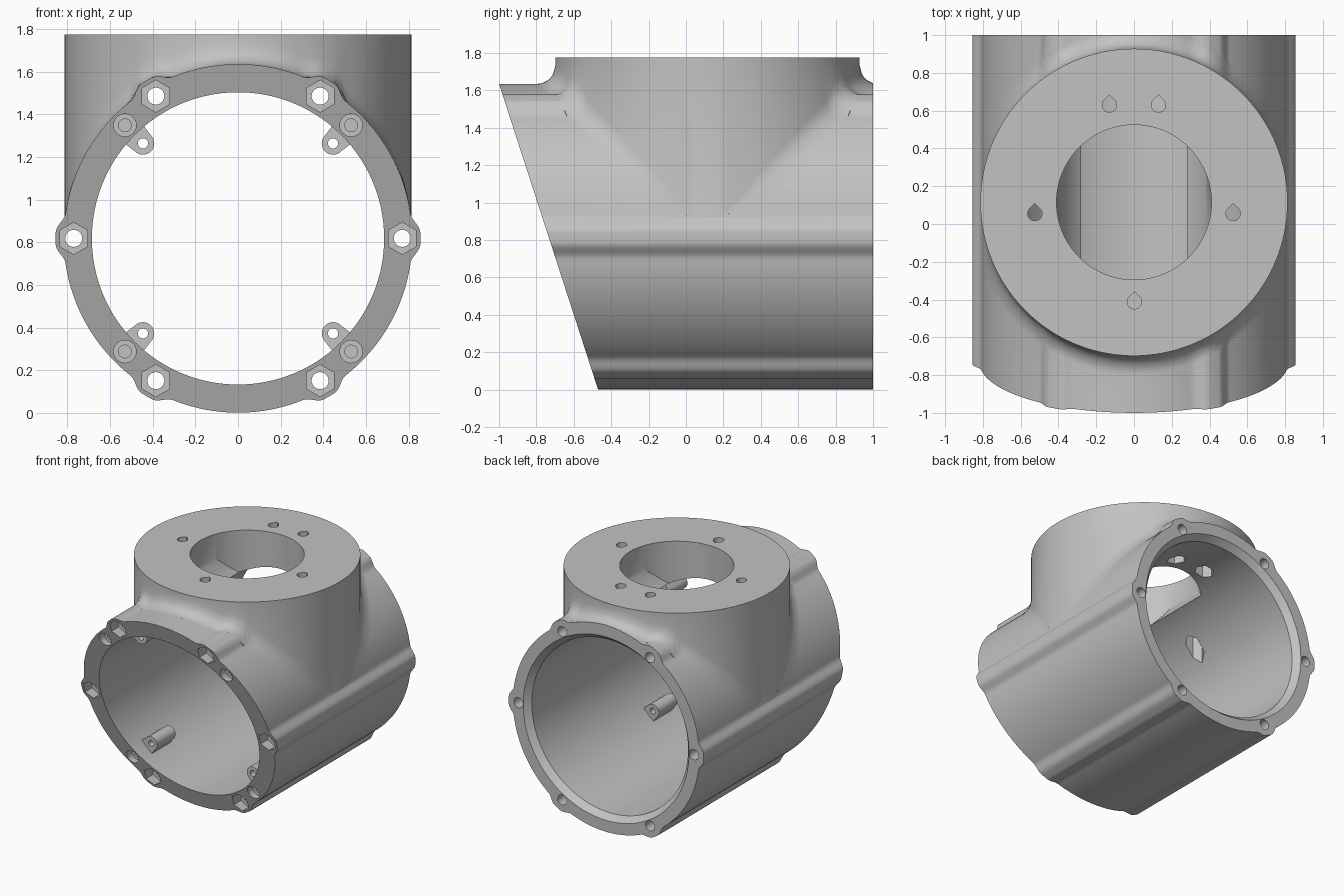
import bpy, bmesh
from math import sin, cos, atan2, degrees, pi, sqrt, radians

cube = bpy.data.objects.get("Cube")
if cube:
    bpy.data.objects.remove(cube, do_unlink=True)

gray = bpy.data.materials.new("plain gray")
gray.use_nodes = True
gray.diffuse_color = (0.54, 0.54, 0.54, 1)
gray.node_tree.nodes["Principled BSDF"].inputs["Base Color"].default_value = gray.diffuse_color

ZC, R, BORE = 0.818, 0.817, 0.685      # tube axis height, outer and inner radius
YC, TOWER, TOP = 0.115, 0.813, 1.775   # tower centre, radius, top


def loft(name, rings):
    """Closed solid through matching rings of 3D points."""
    bm = bmesh.new()
    vs = [[bm.verts.new(p) for p in ring] for ring in rings]
    n = len(vs[0])
    for a, b in zip(vs, vs[1:]):
        for i in range(n):
            bm.faces.new((a[i], a[(i + 1) % n], b[(i + 1) % n], b[i]))
    bm.faces.new(vs[0])
    bm.faces.new(vs[-1])
    bmesh.ops.recalc_face_normals(bm, faces=bm.faces)
    mesh = bpy.data.meshes.new(name)
    bm.to_mesh(mesh)
    bm.free()
    mesh.materials.append(gray)
    ob = bpy.data.objects.new(name, mesh)
    bpy.context.collection.objects.link(ob)
    return ob


def prism(name, pts, axis, lo, hi, end=None):
    place = {"x": lambda p, t: (t, p[0], p[1]),
             "y": lambda p, t: (p[0], t, p[1]),
             "z": lambda p, t: (p[0], p[1], t)}[axis]
    return loft(name, [[place(p, lo) for p in pts], [place(p, hi) for p in end or pts]])


def circle(u, v, r, n=32, turn=0.0):
    return [(u + r * cos(turn + 2 * pi * i / n), v + r * sin(turn + 2 * pi * i / n))
            for i in range(n)]


def combine(target, tool, mode):
    """Apply one boolean and drop the tool."""
    mod = target.modifiers.new(mode, "BOOLEAN")
    mod.object, mod.operation, mod.solver = tool, mode, "EXACT"
    bpy.context.view_layer.objects.active = target
    bpy.ops.object.modifier_apply(modifier=mod.name)
    bpy.data.objects.remove(tool, do_unlink=True)


def front_y(z):
    """Slanted front face."""
    return -0.47 - 0.324 * z


def around(deg, r):
    return r * cos(radians(deg)), ZC + r * sin(radians(deg))


def outer_radius(deg):
    """Tube radius with six blended bolt ribs."""
    off = abs((deg + 30) % 60 - 30)
    t = min(max((off - 2) / 6, 0), 1)
    return R + 0.038 * (1 - t * t * (3 - 2 * t))


def tube_top(x):
    """Height of the ribbed tube above x."""
    z = sqrt(max(R * R - x * x, 0))
    if abs(x) < 0.6:
        for _ in range(8):
            z = sqrt(outer_radius(degrees(atan2(z, x))) ** 2 - x * x)
    return ZC + z


# Ribbed tube with the round tower on top, bored through
body = prism("tube_housing", [around(d, outer_radius(d)) for d in range(360)], "y", -1.3, 1.1)
combine(body, prism("tower", circle(0, YC, TOWER, 180), "z", ZC + 0.05, TOP), "UNION")
combine(body, prism("bore", circle(0, ZC, BORE, 180, 0.01), "y", -1.5, 1.3), "DIFFERENCE")

# Teardrop holes through the tower top, with nut traps on the inside
for x, y in ((0.002, -0.412), (-0.13, 0.63), (0.13, 0.63), (-0.525, 0.055), (0.525, 0.055)):
    drop = [(x + 0.038 * cos(a), y + 0.038 * sin(a))
            for a in (radians(140 + 260 * i / 20) for i in range(21))]
    drop.append((x, y + 0.053))
    combine(body, prism("drop_hole", drop, "z", 1.1, TOP + 0.004), "DIFFERENCE")
    combine(body, prism("nut_trap", circle(x, y, 0.07, 6, 0.02), "z", 1.08, 1.62), "DIFFERENCE")

# Tower opening: round at the top, trough-shaped towards the tube
trough = [(0.42 * cos(pi + pi * i / 40), 1.755 + 0.42 * sin(pi + pi * i / 40))
          for i in range(41)] + [(0.42, 2), (-0.42, 2)]
opening = prism("opening", circle(0, YC, 0.41, 96), "z", 1.2, 1.9)
combine(opening, prism("trough", trough, "y", -1, 1.5), "INTERSECT")
combine(body, opening, "DIFFERENCE")

# Concave blends between tower and tube, front and back
for side in (0, 180):
    rings = []
    for i in range(83):
        a = radians(side + 8 + 2 * i)
        h = min(0.1 * sqrt(abs(sin(a))), 0.815 / max(abs(cos(a)), 0.1) - TOWER)
        prof = []
        for k in range(9):
            t = k / 8
            r = TOWER + h * t
            prof.append((r, tube_top(r * cos(a)) + h * (1 - sqrt(1 - (1 - t) ** 2))))
        base = tube_top(TOWER * cos(a))
        prof += [(TOWER + h, tube_top((TOWER + h) * cos(a)) - 0.03),
                 (TOWER - 0.04, base - 0.03), (TOWER - 0.04, base + h)]
        rings.append([(r * cos(a), YC + r * sin(a), z) for r, z in prof])
    combine(body, loft("blend", rings), "UNION")

# Short inner bosses with webs to the wall, the upper pair set deeper
for deg, inset in ((45, 0.3), (135, 0.3), (225, 0.14), (315, 0.14)):
    cx, cz = around(deg, 0.63)
    a = radians(deg)
    shape = [(cx + 0.053 * cos(a + pi / 2 + pi * i / 16),
              cz + 0.053 * sin(a + pi / 2 + pi * i / 16)) for i in range(17)]
    wx, wz = around(deg, 0.72)
    for s in (-0.065, 0.065):
        shape.append((wx - s * sin(a), wz + s * cos(a)))
    start = front_y(cz) + inset
    combine(body, prism("boss", shape, "y", start, start + 0.23), "UNION")
    combine(body, prism("boss_hole", circle(cx, cz, 0.024, 20), "y",
                        start - 0.05, start + 0.3), "DIFFERENCE")

# Slanted front and square back
combine(body, prism("front_cut", [(front_y(-0.5), -0.5), (front_y(2.5), 2.5),
                                  (-3, 2.5), (-3, -0.5)], "x", -2, 2), "DIFFERENCE")
combine(body, prism("back_cut", [(-2, -1), (2, -1), (2, 3), (-2, 3)], "y", 1, 2), "DIFFERENCE")
combine(body, prism("back_chamfer", circle(0, ZC, BORE - 0.01, 180), "y", 0.94, 1.01,
                    circle(0, ZC, 0.735, 180)), "DIFFERENCE")

# Through bolts with hexagonal nut pockets
for deg in range(0, 360, 60):
    x, z = around(deg, 0.77)
    combine(body, prism("bolt_hole", circle(x, z, 0.04, 24), "y", -1.5, 1.3), "DIFFERENCE")
    combine(body, prism("nut_pocket", circle(x, z, 0.075, 6, pi / 6), "y",
                        -1.5, front_y(z) + 0.1), "DIFFERENCE")

# Counterbored blind screw holes in the front rim
for deg in (45, 135, 225, 315):
    x, z = around(deg, 0.75)
    for r, depth in ((0.053, 0.07), (0.03, 0.3)):
        combine(body, prism("screw_hole", circle(x, z, r, 24), "y",
                            -1.5, front_y(z) + depth), "DIFFERENCE")

bpy.ops.object.select_all(action="DESELECT")
body.select_set(True)
bpy.context.view_layer.objects.active = body
bpy.ops.object.shade_smooth_by_angle(angle=radians(30))
